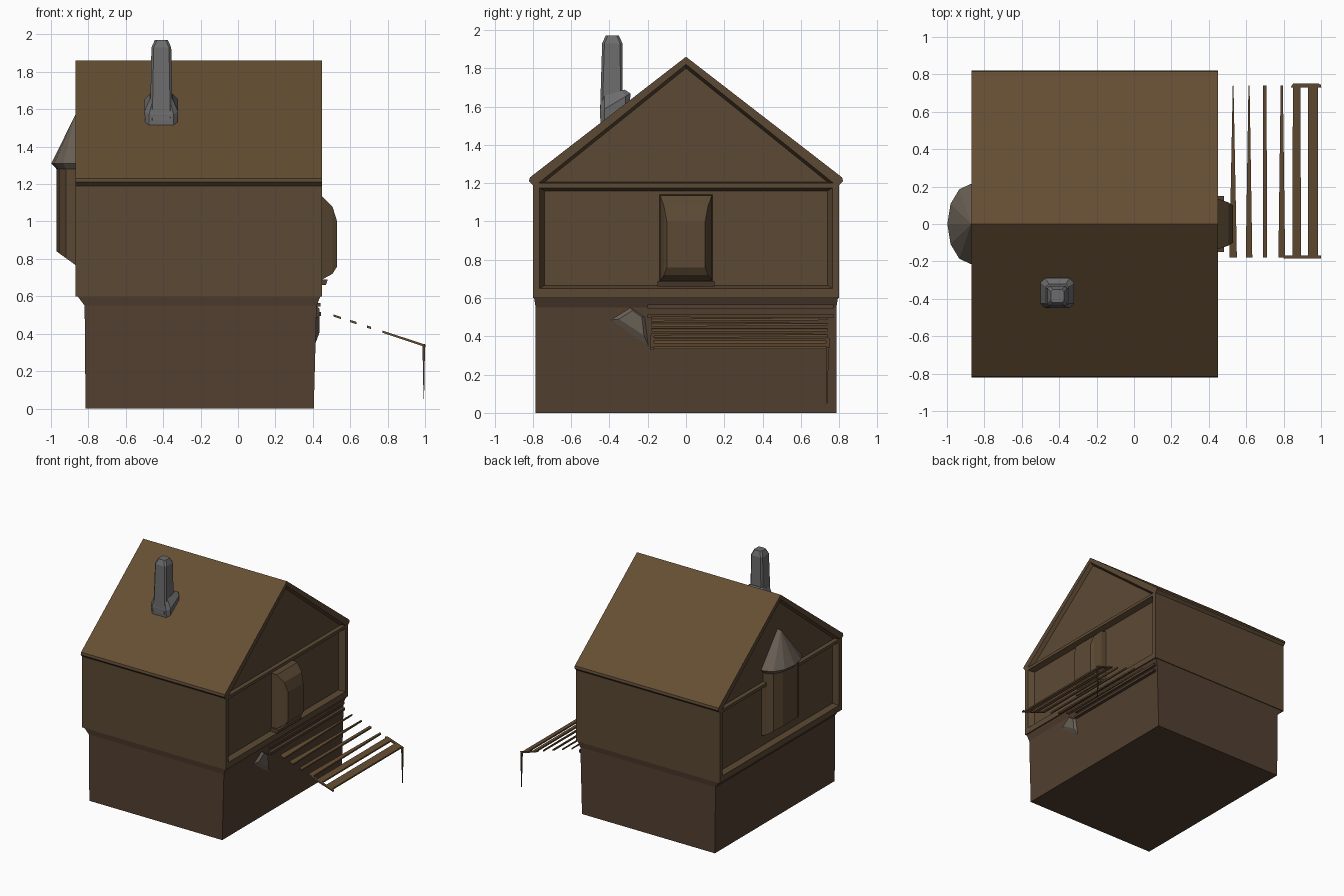
import bpy, bmesh, math
from mathutils import Vector

if "Cube" in bpy.data.objects:
    bpy.data.objects.remove(bpy.data.objects["Cube"])


def material(name, rgb):
    m = bpy.data.materials.new(name)
    m.diffuse_color = (*rgb, 1)
    m.use_nodes = True
    m.node_tree.nodes["Principled BSDF"].inputs["Base Color"].default_value = m.diffuse_color
    return m


ROOF = material("roof_brown", (0.13, 0.075, 0.033))
WOOD = material("wall_brown", (0.105, 0.066, 0.034))
DARK = material("base_brown", (0.085, 0.05, 0.03))
GREY = material("chimney_grey", (0.15, 0.15, 0.15))
CAP = material("cap_grey_brown", (0.14, 0.115, 0.09))


def loft(name, rings, mats):
    """Skin equal-length rings of points and close both ends."""
    bm = bmesh.new()
    vs = [[bm.verts.new(p) for p in r] for r in rings]
    n = len(vs[0])
    for a, b in zip(vs, vs[1:]):
        for i in range(n):
            j = (i + 1) % n
            bm.faces.new((a[i], a[j], b[j], b[i]))
    bm.faces.new(vs[0][::-1])
    bm.faces.new(vs[-1])
    bmesh.ops.remove_doubles(bm, verts=bm.verts, dist=1e-5)
    bmesh.ops.recalc_face_normals(bm, faces=bm.faces)
    me = bpy.data.meshes.new(name)
    bm.to_mesh(me)
    bm.free()
    for m in mats:
        me.materials.append(m)
    ob = bpy.data.objects.new(name, me)
    bpy.context.collection.objects.link(ob)
    return ob


def rect_xy(x0, x1, y0, y1, z):
    return [(x0, y0, z), (x1, y0, z), (x1, y1, z), (x0, y1, z)]


def at_x(x, yz):
    return [(x, y, z) for y, z in yz]


def rect_yz(hy, z0, z1):
    return [(-hy, z0), (hy, z0), (hy, z1), (-hy, z1)]


# Ground floor, flaring out to the jettied upper floor
loft("ground_floor", [rect_xy(-.815, .405, -.785, .785, 0),
                      rect_xy(-.82, .42, -.785, .785, .55),
                      rect_xy(-.865, .445, -.795, .795, .61)], [DARK])

# Upper floor and roof in one gabled profile
half = [(.8, .6), (.8, 1.19), (.82, 1.21), (.815, 1.23)]
profile = half + [(0, 1.86)] + [(-y, z) for y, z in reversed(half)]
house = loft("upper_floor_and_roof", [at_x(-.87, profile), at_x(.45, profile)], [WOOD, ROOF])

# Recessed panels in both gable ends, with splayed reveals
cutters = []
for wall, s in ((.45, 1), (-.87, -1)):
    for label, outer, inner, depth in (
            ("panel", rect_yz(.765, .65, 1.175), rect_yz(.74, .665, 1.16), .045),
            ("gable", [(-.77, 1.2), (.77, 1.2), (0, 1.82)],
             [(-.74, 1.205), (.74, 1.205), (0, 1.80)], .03)):
        c = loft(label + "_cutter", [at_x(wall + s * .05, outer), at_x(wall, outer),
                                     at_x(wall - s * depth, inner)], [WOOD])
        c.hide_render = True
        cutters.append(c)
        mod = house.modifiers.new(label, 'BOOLEAN')
        mod.operation = 'DIFFERENCE'
        mod.solver = 'EXACT'
        mod.object = c
bpy.context.view_layer.update()
baked = bpy.data.meshes.new_from_object(house.evaluated_get(bpy.context.evaluated_depsgraph_get()))
house.modifiers.clear()
house.data = baked
for c in cutters:
    bpy.data.objects.remove(c)
for p in baked.polygons:
    p.material_index = 1 if p.normal.z > .5 and p.center.z > 1.4 else 0

# Bay window on the right wall
loft("bay_window", [at_x(.40, rect_yz(.14, .68, 1.14)), at_x(.45, rect_yz(.135, .69, 1.135)),
                    at_x(.505, rect_yz(.115, .72, 1.08)), at_x(.53, rect_yz(.1, .76, 1.0))], [WOOD])
loft("bay_window_sill", [rect_xy(.40, .47, -.15, .15, .66), rect_xy(.40, .48, -.15, .15, .69)], [DARK])


# Oriel turret on the left wall with pointed cap
def half_round(hy, depth, z, drop=0.0):
    """Half-octagon plan; drop lowers the back edge next to the wall."""
    pts = [(-.82, -hy, z - drop), (-.87, -hy, z - drop * .8)]
    for k in range(1, 6):
        a = math.pi * k / 6
        f = math.sin(a)
        pts.append((-.87 - depth * f, -hy * math.cos(a), z - drop * .8 * (1 - f)))
    return pts + [(-.87, hy, z - drop * .8), (-.82, hy, z - drop)]


loft("oriel_turret", [half_round(.19, .1, .84, .09), half_round(.19, .1, 1.29)], [WOOD])
tip = [(-.87 + .05 * (i in (0, 8)), 0, 1.57) for i in range(9)]
loft("oriel_cap", [half_round(.19, .1, 1.28), half_round(.215, .128, 1.31), tip], [CAP])


# Chimney with splayed foot and chamfered cap
def octagon(cx, cy, hx, hy, z, c, slope=0.0):
    out = []
    for sx, sy, first in ((1, -1, 0), (1, 1, 1), (-1, 1, 0), (-1, -1, 1)):
        pair = [(hx - c, hy), (hx, hy - c)]
        for a, b in (pair[::-1] if first else pair):
            out.append((cx + sx * a, cy + sy * b, z + slope * sy * b))
    return out


loft("chimney_foot", [octagon(-.41, -.37, .085, .075, 1.535, .02, .6),
                      octagon(-.41, -.37, .09, .08, 1.62, .025, .6),
                      octagon(-.41, -.38, .06, .06, 1.67, .015, .3)], [GREY])
loft("chimney", [octagon(-.41, -.39, .06, .06, 1.54, .012),
                 octagon(-.41, -.385, .053, .053, 1.93, .012),
                 octagon(-.41, -.385, .035, .035, 1.97, .012)], [GREY])

# Pergola: sloping slats that taper towards the back
pergola_z = lambda x: .345 + (.99 - x) * .33


def slat(name, x, w0, w1, y0=-.18, y1=.74):
    def end(y, w):
        a, b = x - w / 2, x + w / 2
        return [(a, y, pergola_z(a)), (b, y, pergola_z(b)),
                (b, y, pergola_z(b) - .012), (a, y, pergola_z(a) - .012)]
    loft(name, [end(y0, w0), end(y1, w1)], [ROOF])


for i, (x, a, b) in enumerate(((.53, .04, .004), (.615, .035, .006), (.70, .022, .018),
                               (.79, .036, .012), (.87, .044, .042), (.957, .055, .055))):
    slat(f"pergola_slat_{i + 1}", x, a, b)
slat("pergola_back_rail", .92, .165, .14, .73, .75)
slat("pergola_front_rail", .9, .2, .2, -.185, -.168)
loft("pergola_post", [rect_xy(.992, .995, .735, .74, .05),
                      rect_xy(.986, 1.0, .73, .745, .345)], [DARK])

# Ledger strips and wedge bracket on the ground-floor right wall
for i, (z, x) in enumerate(((.495, .445), (.545, .44))):
    loft(f"ledger_{i + 1}", [rect_xy(.40, x, -.2, .77, z), rect_xy(.40, x, -.2, .77, z + .02)], [DARK])
wedge = [(-.44, .48), (-.30, .57), (-.20, .50), (-.18, .31)]
loft("wall_bracket", [at_x(.40, wedge), at_x(.435, [(y * .5 - .13, z * .5 + .25) for y, z in wedge])], [CAP])
